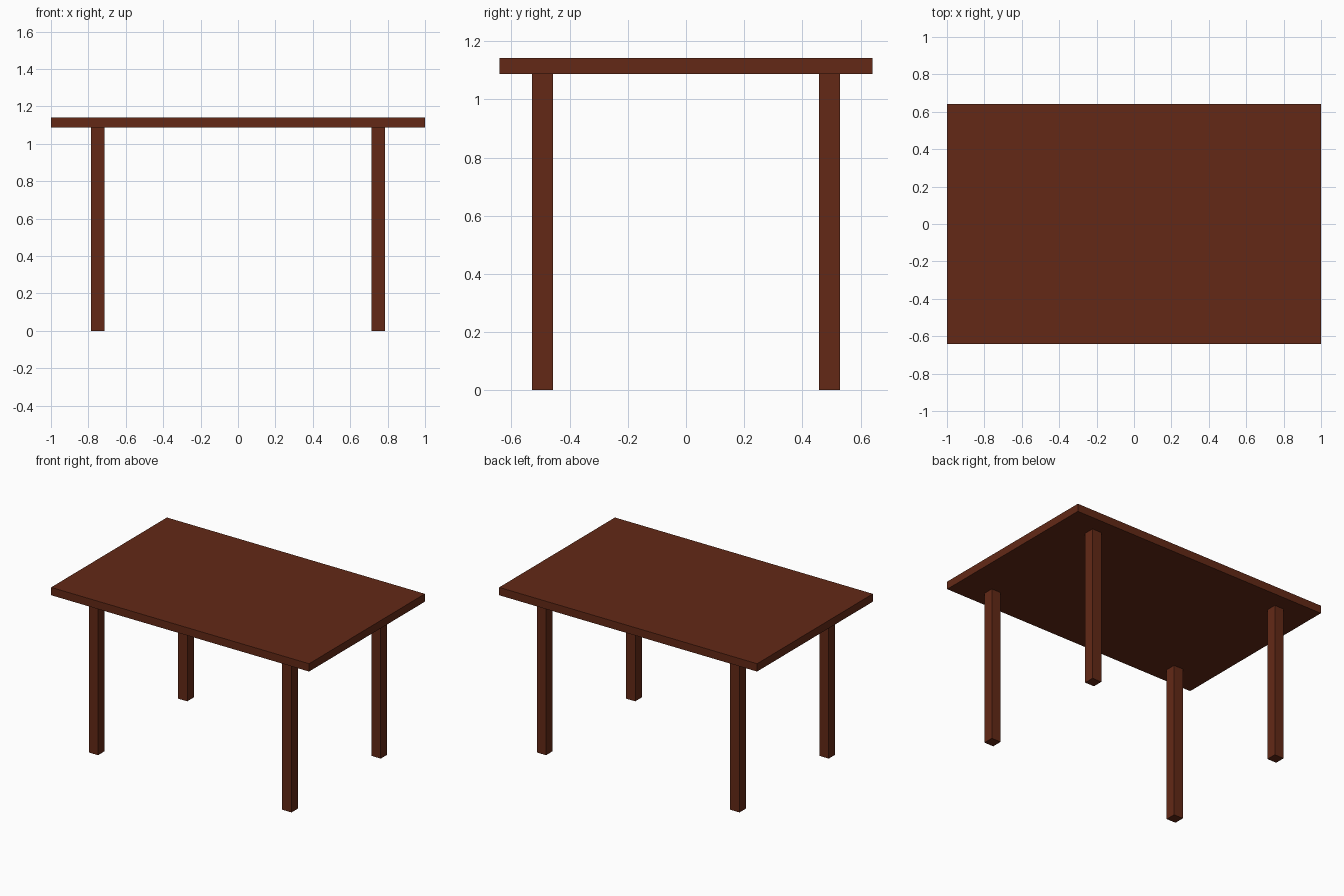
import bpy

if "Cube" in bpy.data.objects:
    bpy.data.objects.remove(bpy.data.objects["Cube"])

TOP_Z, UNDER_Z = 1.142, 1.087
LEG_X, LEG_Y, LEG_W = 0.75, 0.494, 0.072

wood = bpy.data.materials.new("dark_wood")
wood.diffuse_color = (0.125, 0.022, 0.008, 1.0)
wood.use_nodes = True
wood.node_tree.nodes["Principled BSDF"].inputs["Base Color"].default_value = wood.diffuse_color


def box(name, size, center):
    bpy.ops.mesh.primitive_cube_add(size=1, location=center)
    obj = bpy.context.object
    obj.name = name
    obj.scale = size
    bpy.ops.object.transform_apply(location=False, rotation=False, scale=True)
    obj.data.materials.append(wood)
    return obj


# Table top slab
box("table_top", (2.0, 1.282, TOP_Z - UNDER_Z), (0, 0, (TOP_Z + UNDER_Z) / 2))

# Four square legs
for side, x in (("left", -LEG_X), ("right", LEG_X)):
    for end, y in (("front", -LEG_Y), ("back", LEG_Y)):
        box(f"{end}_{side}_leg", (LEG_W, LEG_W, UNDER_Z), (x, y, UNDER_Z / 2))
